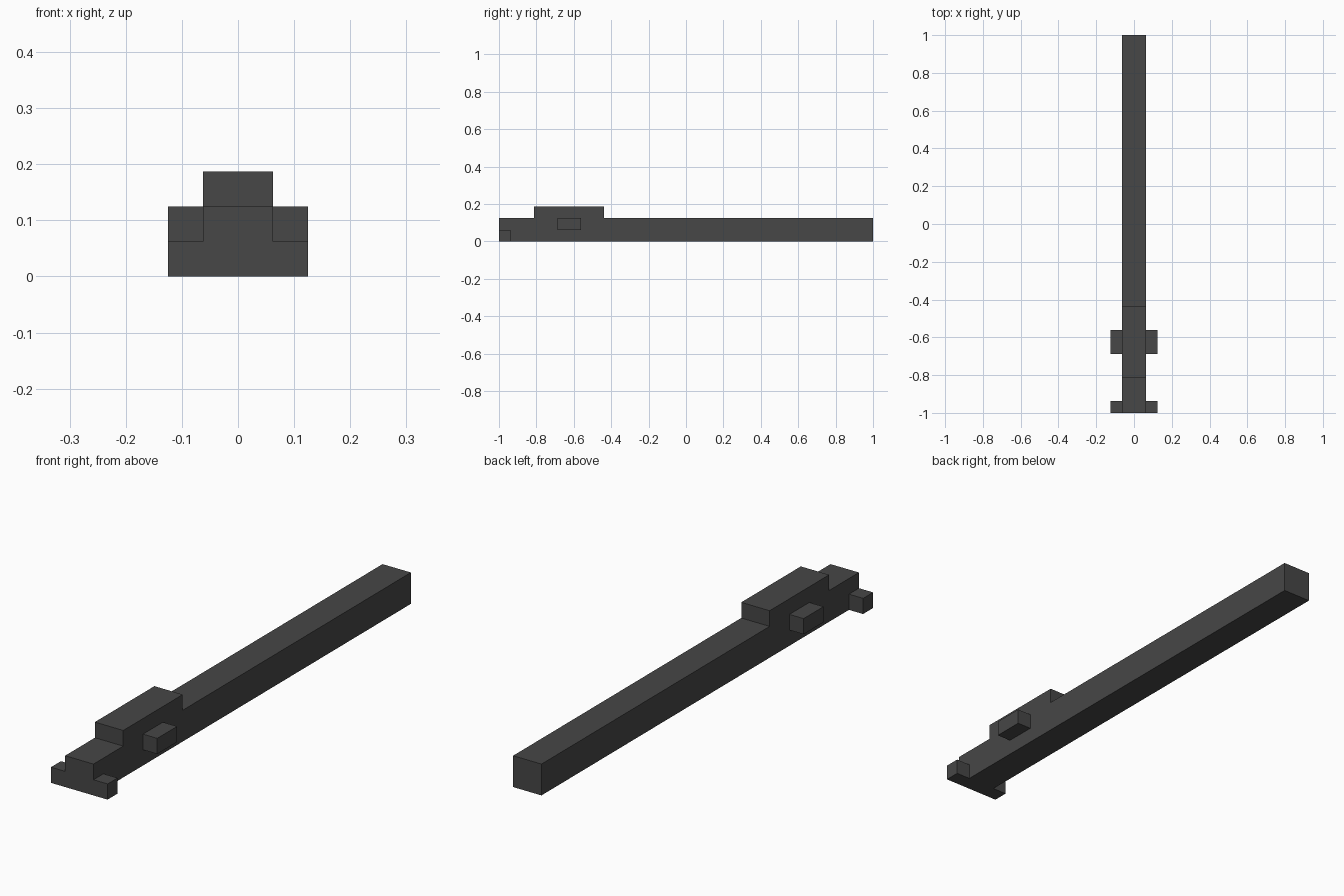
import bpy, bmesh

if "Cube" in bpy.data.objects:
    bpy.data.objects.remove(bpy.data.objects["Cube"])

U = 1 / 16  # grid unit of the model

dark = bpy.data.materials.new("dark_grey")
dark.diffuse_color = (0.063, 0.063, 0.063, 1)
dark.use_nodes = True
dark.node_tree.nodes["Principled BSDF"].inputs["Base Color"].default_value = dark.diffuse_color


def finish(name, bm):
    bmesh.ops.recalc_face_normals(bm, faces=bm.faces)
    mesh = bpy.data.meshes.new(name)
    bm.to_mesh(mesh)
    bm.free()
    mesh.materials.append(dark)
    obj = bpy.data.objects.new(name, mesh)
    bpy.context.collection.objects.link(obj)
    return obj


def extrude_profile(name, profile, x0, x1):
    """Extrude a (y, z) outline along x."""
    bm = bmesh.new()
    face = bm.faces.new([bm.verts.new((x0, y * U, z * U)) for y, z in profile])
    geom = bmesh.ops.extrude_face_region(bm, geom=[face], use_keep_orig=True)["geom"]
    verts = [g for g in geom if isinstance(g, bmesh.types.BMVert)]
    bmesh.ops.translate(bm, verts=verts, vec=(x1 - x0, 0, 0))
    return finish(name, bm)


# Long bar with the raised block near the front
extrude_profile("bar_with_raised_block",
                [(-16, 0), (16, 0), (16, 2), (-7, 2), (-7, 3),
                 (-13, 3), (-13, 2), (-16, 2)], -U, U)

# Small blocks on both sides: lugs under the raised block, feet at the front end
for name, y0, y1, z0, z1 in (("lug", -11, -9, 1, 2), ("foot", -16, -15, 0, 1)):
    for side, s in (("left", -1), ("right", 1)):
        extrude_profile(f"{side}_{name}",
                        [(y0, z0), (y1, z0), (y1, z1), (y0, z1)], s * U, s * 2 * U)
